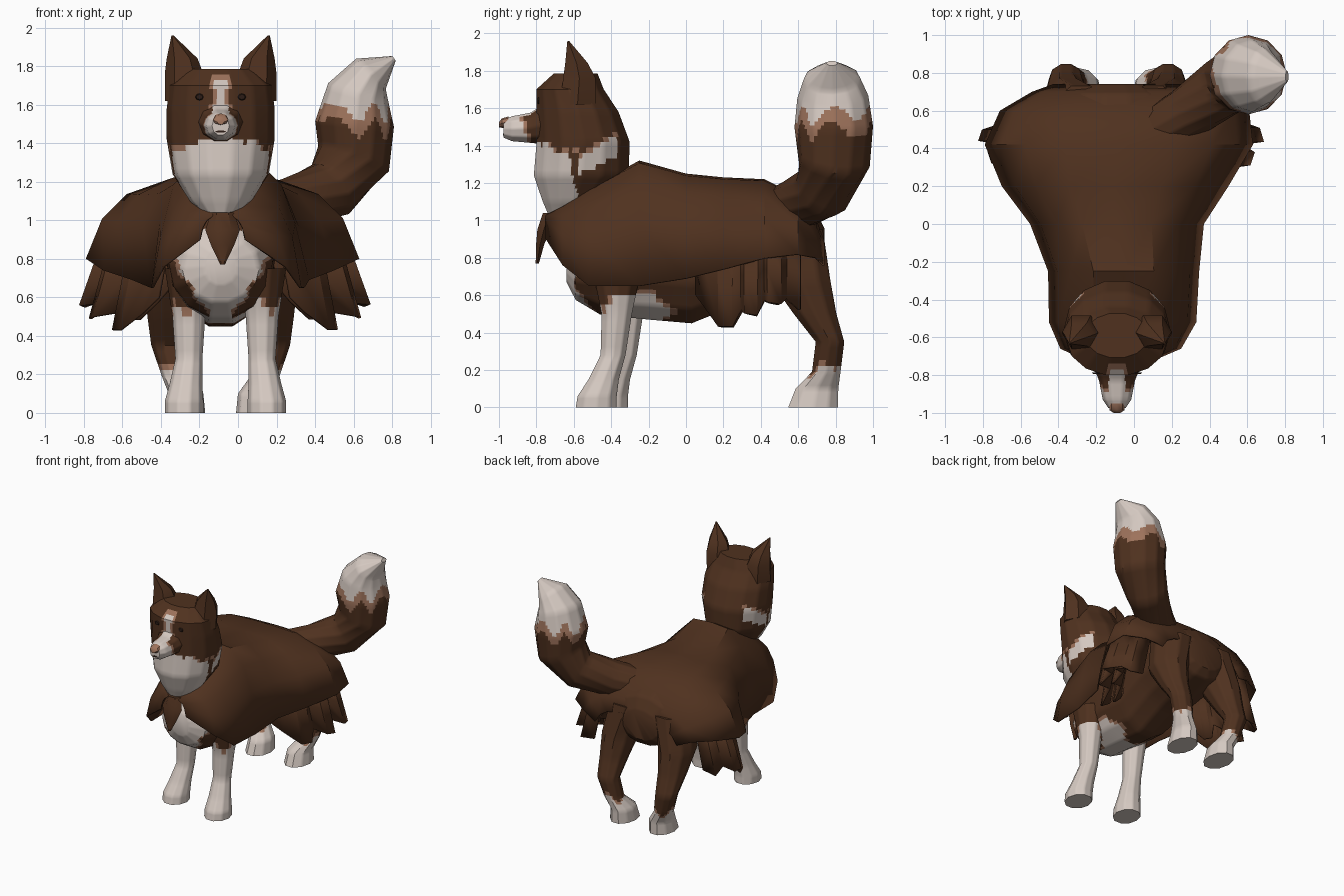
import bpy, bmesh, math
from mathutils import Vector
from math import sin, cos, pi

CX = -0.09  # the dog stands slightly left of the origin


def material(name, rgb):
    m = bpy.data.materials.new(name)
    m.diffuse_color = (*rgb, 1)
    return m


MATS = [material("brown", (0.079, 0.031, 0.0135)),
        material("cream_white", (0.66, 0.58, 0.53)),
        material("tan", (0.34, 0.17, 0.105)),
        material("dark_brown", (0.025, 0.012, 0.008))]
BROWN, WHITE, TAN, DARK = range(4)


def finish(name, bm, rule=BROWN, cuts=0, angle=40):
    """Subdivide for the colour rule, colour the faces and shade."""
    if cuts:
        bmesh.ops.subdivide_edges(bm, edges=bm.edges[:], cuts=cuts, use_grid_fill=True)
    me = bpy.data.meshes.new(name)
    for m in MATS:
        me.materials.append(m)
    for f in bm.faces:
        f.material_index = rule(f.calc_center_median()) if callable(rule) else rule
    bm.to_mesh(me)
    bm.free()
    ob = bpy.data.objects.new(name, me)
    bpy.context.collection.objects.link(ob)
    bpy.ops.object.select_all(action='DESELECT')
    ob.select_set(True)
    bpy.context.view_layer.objects.active = ob
    bpy.ops.object.shade_smooth_by_angle(angle=math.radians(angle))
    return ob


def tube(name, secs, axis=None, n=10, rule=BROWN, cuts=0):
    """Loft elliptic rings (x, y, z, rx, ry) along an axis or along the path."""
    bm = bmesh.new()
    pts = [Vector(s[:3]) for s in secs]
    rings = []
    for i, (p, s) in enumerate(zip(pts, secs)):
        t = Vector(axis) if axis else (pts[min(i + 1, len(pts) - 1)] - pts[max(i - 1, 0)]).normalized()
        u = (Vector((1, 0, 0)) - t * t.x).normalized()
        v = t.cross(u)
        rings.append([bm.verts.new(p + u * s[3] * cos(2 * pi * k / n) + v * s[4] * sin(2 * pi * k / n))
                      for k in range(n)])
    for a, b in zip(rings, rings[1:]):
        for k in range(n):
            bm.faces.new((a[k], a[(k + 1) % n], b[(k + 1) % n], b[k]))
    bm.faces.new(rings[0][::-1])
    bm.faces.new(rings[-1])
    return finish(name, bm, rule, cuts)


def sheet(name, rows, thickness=0.012, angle=35):
    """Cloth sheet through rows of points."""
    bm = bmesh.new()
    grid = [[bm.verts.new(p) for p in r] for r in rows]
    for a, b in zip(grid, grid[1:]):
        for k in range(len(a) - 1):
            bm.faces.new((a[k], a[k + 1], b[k + 1], b[k]))
    ob = finish(name, bm, BROWN, 0, angle)
    mod = ob.modifiers.new("thickness", 'SOLIDIFY')
    mod.thickness = thickness
    return ob


def banded(z0, z1, white_below=True, wave=0.035):
    """White / tan / brown split by height with a ragged border."""
    def rule(c):
        z = c.z + wave * sin(31 * c.x + 23 * c.y)
        if z0 <= z <= z1:
            return TAN
        return WHITE if (z < z0) == white_below else BROWN
    return rule


# Torso with white chest
def torso_rule(c):
    w = c.y + 0.05 * sin(20 * c.z + 15 * c.x)
    side = abs(c.x - CX) - 0.05 - 0.65 * max(c.z - 0.5, 0) + 0.015 * sin(50 * c.z)
    if c.y < -0.4 and c.z < 0.95:
        if side < 0:
            return WHITE
        if side < 0.015:
            return TAN
    if c.z < 0.6 and -0.4 < w < -0.12:
        return WHITE
    if c.z < 0.62 and -0.42 < w < -0.1:
        return TAN
    return BROWN


tube("torso", [(CX, -0.64, 0.76, 0.08, 0.09), (CX, -0.59, 0.75, 0.2, 0.18), (CX, -0.46, 0.78, 0.27, 0.29),
               (CX, -0.2, 0.84, 0.29, 0.38), (CX, 0.03, 0.82, 0.28, 0.38), (CX, 0.3, 0.87, 0.31, 0.32),
               (CX, 0.55, 0.88, 0.33, 0.26), (CX, 0.69, 0.86, 0.28, 0.2), (CX, 0.74, 0.84, 0.16, 0.12)],
     axis=(0, 1, 0), n=14, rule=torso_rule, cuts=5)


# Head and neck ruff
def head_rule(c):
    x = abs(c.x - CX)
    edge = 1.43 - 0.45 * max(x - 0.1, 0) + 0.02 * sin(35 * c.y + 25 * c.x)
    if c.y > -0.58:  # white patches on the sides of the neck
        if c.y > -0.37 or c.z < 1.24 + 0.5 * (c.y + 0.58):
            return BROWN
        edge = 1.33 + 0.6 * (c.y + 0.58)
    if c.z < edge:
        return BROWN if x > 0.2 and c.y > -0.63 + 0.15 * (1.4 - c.z) and c.y < -0.57 else WHITE
    if c.z < edge + 0.02 and x > 0.15:
        return TAN
    width = 0.045 + 0.012 * sin(45 * c.z)
    if c.y < -0.6 and x < width and 1.45 < c.z < 1.76:
        return WHITE if x < width - 0.015 and c.z < 1.73 else TAN
    return BROWN


tube("head_and_neck", [(CX, -0.65, 0.99, 0.05, 0.07), (CX, -0.6, 1.1, 0.16, 0.17), (CX, -0.56, 1.24, 0.25, 0.26),
                       (CX, -0.55, 1.42, 0.28, 0.255), (CX, -0.58, 1.58, 0.28, 0.225),
                       (CX, -0.62, 1.7, 0.265, 0.185), (CX, -0.59, 1.785, 0.17, 0.12)],
     axis=(0, 0, 1), n=14, rule=head_rule, cuts=5)


def snout_rule(c):
    if c.y < -0.87 + 0.3 * (1.5 - c.z):
        return WHITE
    if abs(c.x - CX) < 0.045 and c.z > 1.5:
        return WHITE
    return TAN if c.y < -0.85 + 0.3 * (1.5 - c.z) else BROWN


tube("snout", [(CX, -0.74, 1.52, 0.13, 0.12), (CX, -0.83, 1.495, 0.095, 0.085), (CX, -0.93, 1.49, 0.075, 0.07),
               (CX, -0.975, 1.49, 0.045, 0.05)], axis=(0, 1, 0), n=10, rule=snout_rule, cuts=4)
tube("nose", [(CX, -0.95, 1.525, 0.04, 0.03), (CX, -0.985, 1.52, 0.04, 0.025), (CX, -1.0, 1.51, 0.018, 0.014)],
     axis=(0, 1, 0), n=8, rule=TAN)
tube("mouth", [(CX, -0.979, 1.46, 0.03, 0.006), (CX, -0.973, 1.46, 0.03, 0.006)], axis=(0, 1, 0), n=6, rule=DARK)

for s, side in ((-1, "right"), (1, "left")):
    def X(d):
        return CX + s * d

    # Ears and eyes
    tube("ear_" + side, [(X(0.18), -0.58, 1.62, 0.11, 0.11), (X(0.19), -0.57, 1.76, 0.1, 0.1),
                         (X(0.2), -0.585, 1.84, 0.08, 0.07), (X(0.25), -0.63, 1.96, 0.005, 0.005)],
         axis=(0, 0, 1), n=6)
    tube("eye_" + side, [(X(0.11), -0.787, 1.64, 0.022, 0.018), (X(0.11), -0.795, 1.64, 0.017, 0.013)],
         axis=(0, 1, 0), n=8, rule=DARK)
    # Front legs, the right one stands a little further back
    q, f = (0.05, 0.0) if s > 0 else (0.0, 0.06)
    tube("front_leg_" + side, [(X(0.19) + q, -0.48 + f, 0.0, 0.1, 0.115), (X(0.19) + q, -0.475 + f, 0.06, 0.1, 0.11),
                               (X(0.18) + q, -0.44 + f, 0.15, 0.085, 0.085), (X(0.165) + q, -0.39 + f, 0.28, 0.07, 0.07),
                               (X(0.165) + q, -0.37 + f, 0.5, 0.085, 0.085), (X(0.17) + q, -0.37 + f, 0.75, 0.12, 0.14)],
         axis=(0, 0, 1), rule=banded(0.55, 0.58), cuts=4)
    # Hind legs
    tube("hind_leg_" + side, [(X(0.18), 0.68, 0.0, 0.1, 0.14), (X(0.18), 0.7, 0.1, 0.09, 0.12),
                              (X(0.23), 0.75, 0.19, 0.075, 0.08), (X(0.27), 0.77, 0.35, 0.09, 0.08),
                              (X(0.27), 0.69, 0.5, 0.11, 0.12), (X(0.26), 0.61, 0.68, 0.14, 0.17),
                              (X(0.19), 0.57, 0.95, 0.16, 0.17)],
         axis=(0, 0, 1), rule=banded(0.19, 0.21), cuts=4)
    # Ragged cloth hanging below the cape, two crumpled layers
    for layer, k, last in (("outer", 1.0, 13), ("inner", 0.82, 11)):
        path = [(0.34, 0.06), (0.42, 0.12), (0.54, 0.18), (0.58, 0.25), (0.56, 0.3), (0.68, 0.32), (0.7, 0.38),
                (0.64, 0.42), (0.75, 0.44), (0.73, 0.5), (0.64, 0.53), (0.62, 0.6), (0.5, 0.6)][:last]
        low = [0.6, 0.52, 0.43, 0.43, 0.52, 0.5, 0.49, 0.57, 0.56, 0.55, 0.58, 0.52, 0.54]
        rows = []
        for t in (0, 0.5, 1):
            rows.append([(X(d * k * (0.84 + 0.16 * t)) + 0.015, 0.36 + (y - 0.36) * k,
                          0.9 + (z + (1 - k) * 0.3 - 0.9) * t) for (d, y), z in zip(path, low)])
        sheet(f"ragged_cloth_{layer}_{side}", rows, 0.015, 20)

# Tail with white tip
tube("tail", [(0.05, 0.45, 1.03, 0.12, 0.12), (0.27, 0.58, 1.08, 0.14, 0.14), (0.48, 0.73, 1.16, 0.16, 0.16),
              (0.6, 0.79, 1.32, 0.195, 0.195), (0.605, 0.79, 1.5, 0.205, 0.21), (0.625, 0.785, 1.66, 0.165, 0.19),
              (0.69, 0.78, 1.76, 0.11, 0.15), (0.81, 0.78, 1.84, 0.015, 0.03)],
     n=12, rule=banded(1.48, 1.56, False, 0.05), cuts=5)

# Cape: cross-sections (y, centre x, half width, top z, edge z)
sections = [(-0.75, -0.08, 0.12, 1.03, 0.9), (-0.66, -0.07, 0.32, 1.08, 0.76), (-0.52, -0.06, 0.39, 1.17, 0.65),
            (-0.25, -0.055, 0.4, 1.32, 0.65), (0.0, -0.09, 0.46, 1.25, 0.69), (0.2, -0.1, 0.6, 1.23, 0.74),
            (0.42, -0.08, 0.71, 1.22, 0.8), (0.6, -0.05, 0.66, 1.13, 0.82), (0.7, -0.04, 0.5, 1.0, 0.8),
            (0.74, -0.05, 0.38, 0.9, 0.76)]
half = [(0.4, 0.02), (0.7, 0.2), (0.88, 0.5), (1, 1)]
profile = [(-u, v) for u, v in half[::-1]] + [(0, 0)] + half
sheet("cape", [[(c + u * w, y, t + (e - t) * v) for u, v in profile] for y, c, w, t, e in sections])

# Knot at the front of the cape
tube("cape_knot", [(-0.08, -0.73, 1.04, 0.06, 0.04), (-0.08, -0.76, 0.95, 0.09, 0.04),
                   (-0.08, -0.78, 0.87, 0.06, 0.025), (-0.08, -0.795, 0.77, 0.012, 0.01)], axis=(0, 0, 1), n=6)
